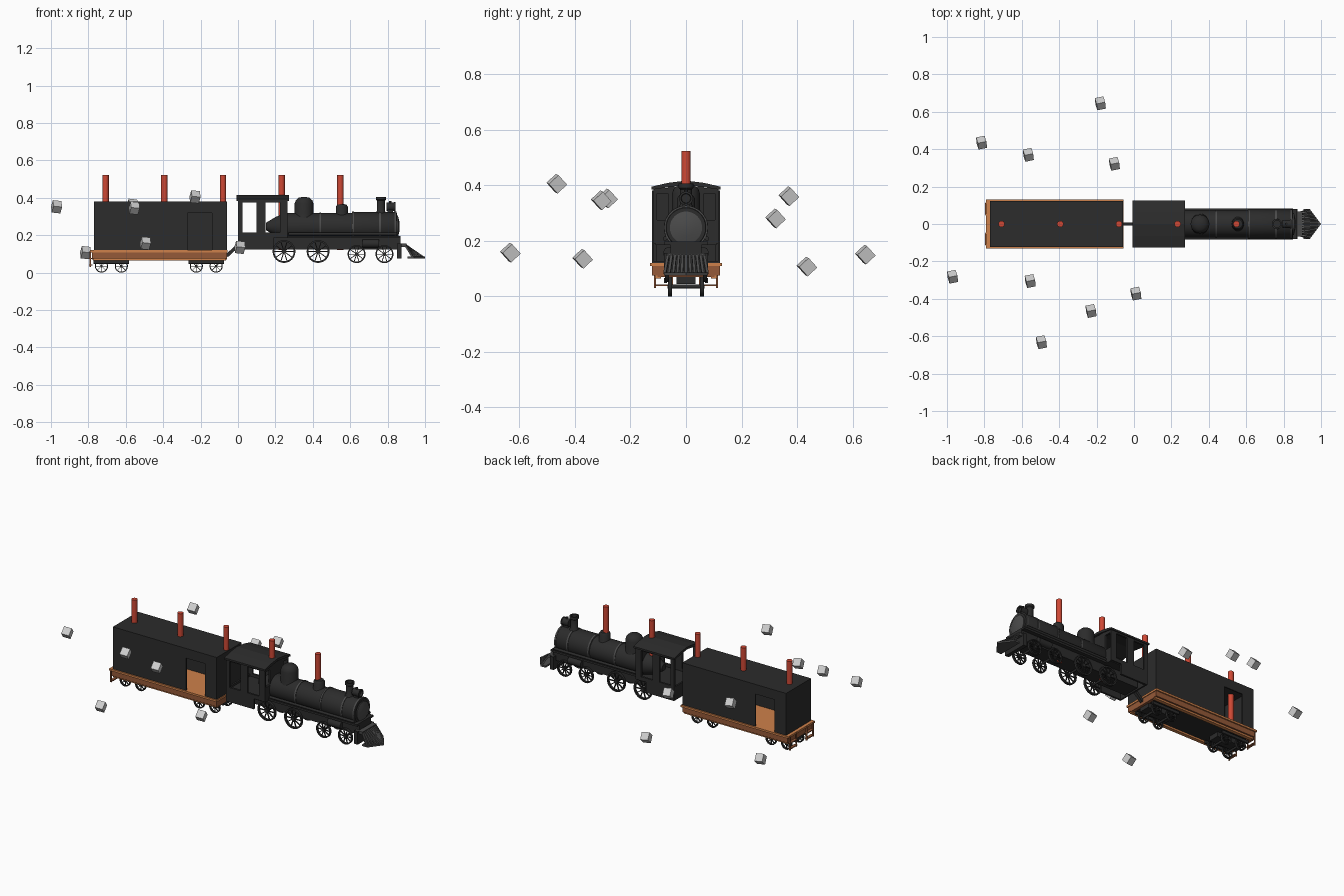
import bpy, bmesh, math
from mathutils import Vector, Matrix

if "Cube" in bpy.data.objects:
    bpy.data.objects.remove(bpy.data.objects["Cube"])

def material(name, rgb):
    m = bpy.data.materials.new(name)
    m.diffuse_color = (*rgb, 1)
    m.use_nodes = True
    m.node_tree.nodes["Principled BSDF"].inputs["Base Color"].default_value = m.diffuse_color
    return m

BLACK = material("soot_black", (0.025, 0.025, 0.025))
RED = material("red", (0.62, 0.065, 0.035))
ORANGE = material("orange_wood", (0.62, 0.22, 0.07))
BROWN = material("brown_wood", (0.30, 0.10, 0.04))
IRON = material("iron_grey", (0.07, 0.07, 0.07))

def finish(name, bm, mat, smooth=False):
    bmesh.ops.recalc_face_normals(bm, faces=bm.faces)
    me = bpy.data.meshes.new(name)
    bm.to_mesh(me)
    bm.free()
    ob = bpy.data.objects.new(name, me)
    bpy.context.collection.objects.link(ob)
    if mat:
        me.materials.append(mat)
    if smooth:
        bpy.ops.object.select_all(action='DESELECT')
        ob.select_set(True)
        bpy.context.view_layer.objects.active = ob
        bpy.ops.object.shade_smooth_by_angle(angle=math.radians(35))
    return ob

def add_box(bm, size, matrix):
    bmesh.ops.create_cube(bm, size=1, matrix=matrix @ Matrix.Diagonal((*size, 1)))

def box(name, x, y, z, mat=BLACK):
    bm = bmesh.new()
    c = [(a + b) / 2 for a, b in (x, y, z)]
    add_box(bm, [b - a for a, b in (x, y, z)], Matrix.Translation(c))
    return finish(name, bm, mat)

def prism(name, pts, axis, a, b, mat=BLACK):
    """Extrude a 2D outline from a to b along the axis."""
    bm = bmesh.new()
    place = {'x': lambda p: (a, p[0], p[1]), 'z': lambda p: (p[0], p[1], a)}[axis]
    f = bm.faces.new([bm.verts.new(place(p)) for p in pts])
    ext = bmesh.ops.extrude_face_region(bm, geom=[f])
    d = Vector((b - a, 0, 0)) if axis == 'x' else Vector((0, 0, b - a))
    bmesh.ops.translate(bm, vec=d, verts=[v for v in ext['geom'] if isinstance(v, bmesh.types.BMVert)])
    return finish(name, bm, mat)

def spin(bm, prof, matrix, n, closed=False):
    rings = [[bm.verts.new(matrix @ Vector((r * math.cos(t), r * math.sin(t), h)))
              for t in (2 * math.pi * i / n for i in range(n))] for r, h in prof]
    pairs = list(zip(rings, rings[1:])) + ([(rings[-1], rings[0])] if closed else [])
    for p, q in pairs:
        for i in range(n):
            bm.faces.new((p[i], p[(i + 1) % n], q[(i + 1) % n], q[i]))
    if not closed:
        bm.faces.new(rings[0])
        bm.faces.new(rings[-1])

ALONG_X = Matrix.Rotation(math.pi / 2, 4, 'Y')
ALONG_Y = Matrix.Rotation(-math.pi / 2, 4, 'X')
UP = Matrix.Identity(4)

def lathe(name, prof, loc, turn=UP, mat=BLACK, n=32):
    bm = bmesh.new()
    spin(bm, prof, Matrix.Translation(loc) @ turn, n)
    return finish(name, bm, mat, True)

def rod(name, a, b, w, mat=BLACK):
    bm = bmesh.new()
    a, b = Vector(a), Vector(b)
    rot = (b - a).to_track_quat('Z', 'Y').to_matrix().to_4x4()
    add_box(bm, (w, w, (b - a).length), Matrix.Translation((a + b) / 2) @ rot)
    return finish(name, bm, mat)

def wheel_pair(name, x, z, r, y, spokes=10):
    for side in (-1, 1):
        bm = bmesh.new()
        m = Matrix.Translation((x, side * y, z)) @ ALONG_Y
        w = 0.007
        spin(bm, [(r, -w), (r, w), (r * .85, w), (r * .85, -w)], m, 32, True)
        spin(bm, [(r * .2, -w * 1.3), (r * .2, w * 1.3)], m, 16)
        for i in range(spokes):
            turn = Matrix.Rotation(2 * math.pi * i / spokes, 4, 'Z')
            add_box(bm, (r * .75, r * .08, w), m @ turn @ Matrix.Translation((r * .5, 0, 0)))
        finish(name, bm, BLACK, True)
    lathe(name + "_axle", [(0.007, -y), (0.007, y)], (x, 0, z), ALONG_Y, n=12)

# Carriage: hollow body with one doorway on each side
X0, X1, W, T = -0.77, -0.06, 0.122, 0.008
box("carriage_roof", (X0, X1), (-W, W), (0.372, 0.38))
for x in (X0, X1 - T):
    box("carriage_end_wall", (x, x + T), (-W, W), (0.12, 0.372))
for s, d0, d1 in ((-1, -0.27, -0.14), (1, -0.69, -0.56)):
    y = sorted((s * W, s * (W - T)))
    box("carriage_side_wall", (X0, d0), y, (0.12, 0.372))
    box("carriage_side_wall", (d1, X1), y, (0.12, 0.372))
    box("carriage_door_lintel", (d0, d1), y, (0.32, 0.372))

# Carriage floor, sills and underframe
box("carriage_deck", (-0.79, -0.055), (-0.13, 0.13), (0.108, 0.12), ORANGE)
for s in (-1, 1):
    y = sorted((s * 0.122, s * 0.102))
    box("side_sill", (-0.78, -0.06), y, (0.075, 0.108), BROWN)
    y = sorted((s * 0.112, s * 0.09))
    box("lower_sill", (-0.775, -0.065), y, (0.064, 0.075), ORANGE)
for x in (-0.78, -0.08):
    box("end_sill", (x, x + 0.02), (-0.102, 0.102), (0.07, 0.108), BROWN)
box("underframe", (-0.765, -0.075), (-0.09, 0.09), (0.075, 0.10))
for c in (-0.677, -0.17):
    box("bogie", (c - 0.095, c + 0.095), (-0.035, 0.035), (0.045, 0.075))
    for s in (-1, 1):
        y = sorted((s * 0.068, s * 0.08))
        box("bogie_side", (c - 0.095, c + 0.095), y, (0.048, 0.066))
    for dx in (-0.053, 0.053):
        wheel_pair("carriage_wheel", c + dx, 0.035, 0.035, 0.058, 8)

# Hanging steps at the back end
for s in (-1, 1):
    for y in (0.05, 0.112):
        rod("step_hanger", (-0.79, s * y, 0.03), (-0.79, s * y, 0.115), 0.007, BROWN)
    for z in (0.04, 0.075):
        y = sorted((s * 0.05, s * 0.112))
        box("step_tread", (-0.796, -0.778), y, (z - 0.003, z + 0.003), BROWN)

# Coupling between carriage and locomotive
rod("coupling", (-0.06, 0, 0.09), (0.01, 0, 0.155), 0.018)

# Cab
for s in (-1, 1):
    y = sorted((s * 0.105, s * 0.117))
    box("cab_lower_side", (0, 0.19), y, (0.125, 0.2))
    box("cab_side_sill", (0, 0.265), y, (0.19, 0.215))
    box("cab_side_top", (0, 0.265), y, (0.375, 0.39))
    for a, b in ((0, 0.024), (0.1, 0.147), (0.225, 0.265)):
        box("cab_pillar", (a, b), y, (0.2, 0.39))
    y = sorted((s * 0.06, s * 0.105))
    box("cab_front_sill", (0.253, 0.265), y, (0.19, 0.275))
    box("cab_front_top", (0.253, 0.265), y, (0.37, 0.39))
box("cab_front_middle", (0.253, 0.265), (-0.065, 0.065), (0.19, 0.395))
box("cab_floor", (0, 0.265), (-0.11, 0.11), (0.185, 0.197))
box("cab_rear_panel", (0, 0.01), (-0.11, 0.11), (0.125, 0.21))
prism("cab_roof", [(-0.125, 0.383), (0, 0.402), (0.125, 0.383), (0.125, 0.394),
                   (0.065, 0.408), (0, 0.416), (-0.065, 0.408), (-0.125, 0.394)], 'x', -0.007, 0.272)

# Boiler, smokebox and bands
lathe("boiler", [(0.02, 0.15), (0.05, 0.2), (0.072, 0.255), (0.072, 0.62)], (0, 0, 0.247), ALONG_X)
lathe("smokebox", [(0.077, 0.615), (0.077, 0.84), (0.071, 0.85)], (0, 0, 0.247), ALONG_X)
lathe("smokebox_door", [(0.058, 0.845), (0.058, 0.855), (0.03, 0.862), (0.008, 0.864)],
      (0, 0, 0.247), ALONG_X, IRON)
for x, r in ((0.44, 0.075), (0.615, 0.08), (0.76, 0.08), (0.842, 0.079)):
    lathe("boiler_band", [(r, x - 0.005), (r, x + 0.005)], (0, 0, 0.247), ALONG_X, IRON)

# Running boards, frame and side cylinders
box("running_board", (0.26, 0.87), (-0.08, 0.08), (0.185, 0.197))
box("main_frame", (0.02, 0.87), (-0.055, 0.055), (0.125, 0.188))
for s in (-1, 1):
    lathe("side_pipe", [(0.008, 0.27), (0.008, 0.85)], (0, s * 0.075, 0.207), ALONG_X, n=12)
    lathe("steam_cylinder", [(0.022, 0.665), (0.022, 0.755)], (0, s * 0.06, 0.155), ALONG_X, n=20)
for x in (0.246, 0.428):
    wheel_pair("driving_wheel", x, 0.113, 0.061, 0.068, 10)
for x in (0.634, 0.783):
    wheel_pair("leading_wheel", x, 0.099, 0.048, 0.068, 10)

# Domes, smokestack and headlamp
lathe("steam_dome", [(0.056, 0.29), (0.05, 0.315), (0.05, 0.37), (0.044, 0.387), (0.03, 0.4), (0.008, 0.405)],
      (0.353, 0, 0))
lathe("sand_dome", [(0.042, 0.3), (0.032, 0.32), (0.032, 0.352), (0.025, 0.363), (0.008, 0.367)],
      (0.555, 0, 0))
lathe("smokestack", [(0.034, 0.31), (0.021, 0.33), (0.021, 0.385), (0.027, 0.39), (0.027, 0.405),
                     (0.018, 0.405), (0.018, 0.34)], (0.764, 0, 0), n=24)
lathe("headlamp", [(0.022, -0.022), (0.022, 0.02), (0.025, 0.02), (0.025, 0.026), (0.018, 0.026), (0.016, 0.015)],
      (0.815, 0, 0.352), ALONG_X, n=24)
box("headlamp_bracket", (0.8, 0.83), (-0.012, 0.012), (0.315, 0.34))
lathe("headlamp_vent", [(0.007, 0.37), (0.007, 0.383)], (0.813, 0, 0), n=12)

# Pilot grille at the nose
box("buffer_beam", (0.85, 0.875), (-0.08, 0.08), (0.075, 0.155))
box("pilot_top_beam", (0.85, 0.9), (-0.068, 0.068), (0.138, 0.155), IRON)
prism("pilot_base", [(0.905, -0.08), (0.94, -0.08), (1.0, 0), (0.94, 0.08), (0.905, 0.08)], 'z', 0.075, 0.085, IRON)
for i in range(-5, 6):
    t = i / 5
    rod("pilot_bar", (0.893, t * 0.064, 0.15), (0.992 - abs(t) * 0.057, t * 0.076, 0.082), 0.0095, IRON)

# Row of red posts
for i in range(5):
    lathe("red_post", [(0.017, 0.12), (0.017, 0.522)], (-0.708 + 0.3138 * i, 0, 0), mat=RED, n=16)

# Floating cubes around the train
for p in ((-0.18, 0.645, 0.15), (-0.815, 0.435, 0.107), (-0.565, 0.37, 0.36), (-0.105, 0.322, 0.28),
          (-0.97, -0.282, 0.352), (-0.555, -0.305, 0.345), (0.01, -0.372, 0.135),
          (-0.23, -0.465, 0.405), (-0.495, -0.632, 0.157)):
    c = box("floating_cube", *[(-0.0235, 0.0235)] * 3, mat=None)
    c.location = p
    c.rotation_euler = (0.75, 0.1, 0.2)
